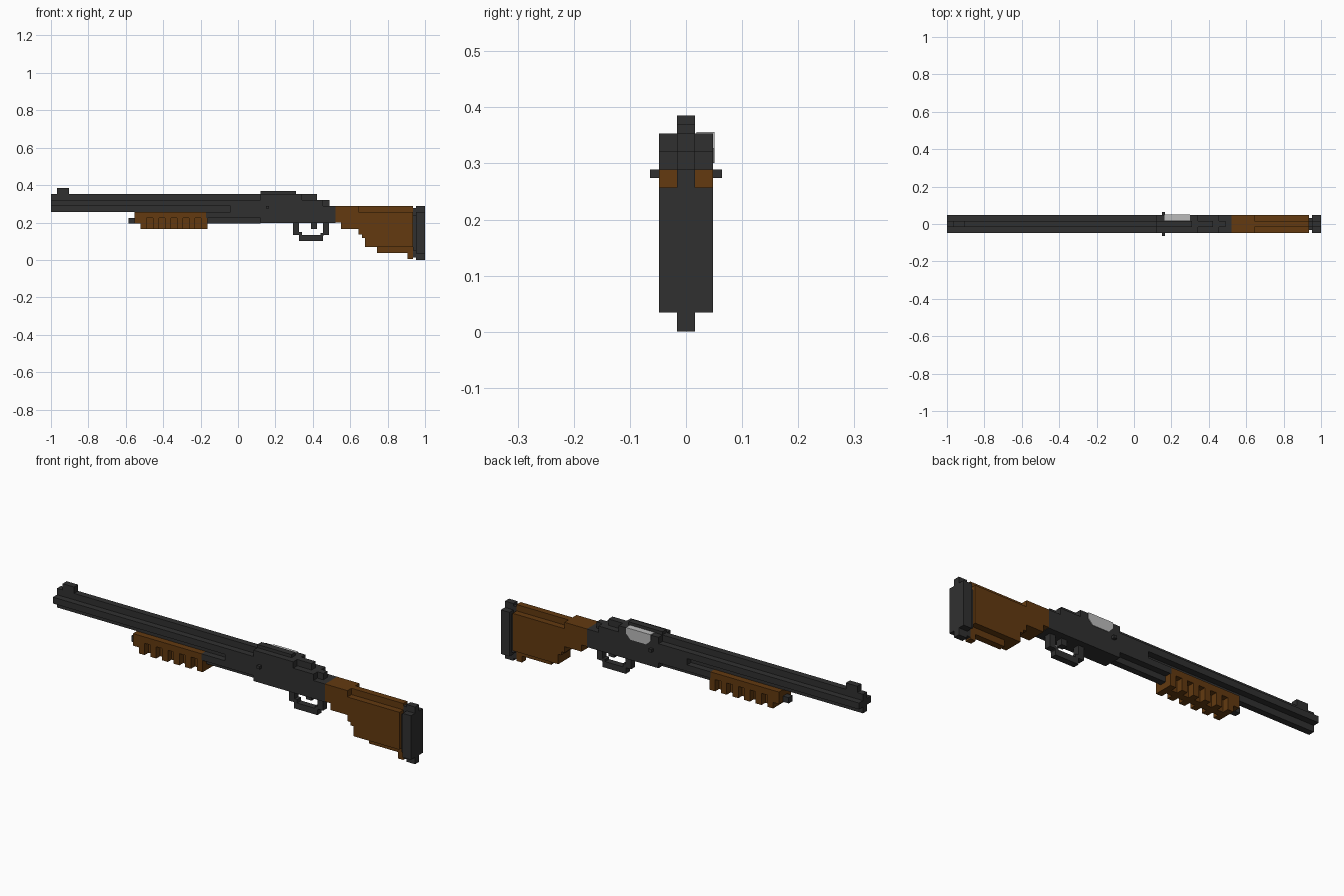
import bpy, bmesh
from mathutils import Matrix, Vector

if "Cube" in bpy.data.objects:
    bpy.data.objects.remove(bpy.data.objects["Cube"], do_unlink=True)

U = 0.0321          # block size of the stepped style
C = U / 2           # half width of the centre column
W = U * 1.5         # half width of the full body


def material(name, rgb):
    m = bpy.data.materials.new(name)
    m.use_nodes = True
    m.diffuse_color = (*rgb, 1)
    b = m.node_tree.nodes["Principled BSDF"]
    b.inputs["Base Color"].default_value = (*rgb, 1)
    b.inputs["Roughness"].default_value = 0.7
    return m


STEEL = material("dark steel", (0.03, 0.03, 0.03))
WOOD = material("brown wood", (0.125, 0.042, 0.005))
SILVER = material("light silver", (0.5, 0.5, 0.5))


def finish(bm, name, mat):
    bmesh.ops.recalc_face_normals(bm, faces=bm.faces)
    me = bpy.data.meshes.new(name)
    bm.to_mesh(me)
    bm.free()
    me.materials.append(mat)
    ob = bpy.data.objects.new(name, me)
    bpy.context.collection.objects.link(ob)
    return ob


def boxes(name, mat, items):
    """Join blocks given as (x0, x1, z0, z1, half width)."""
    bm = bmesh.new()
    for x0, x1, z0, z1, h in items:
        mtx = Matrix.Translation(((x0 + x1) / 2, 0, (z0 + z1) / 2)) @ Matrix.Diagonal((x1 - x0, 2 * h, z1 - z0, 1))
        bmesh.ops.create_cube(bm, size=1, matrix=mtx)
    return finish(bm, name, mat)


def prism(name, mat, pts, y0, y1):
    """Extrude a side outline of (x, z) points across y."""
    bm = bmesh.new()
    f = bm.faces.new([bm.verts.new((x, y0, z)) for x, z in pts])
    r = bmesh.ops.extrude_face_region(bm, geom=[f])
    vs = [v for v in r["geom"] if isinstance(v, bmesh.types.BMVert)]
    bmesh.ops.translate(bm, verts=vs, vec=Vector((0, y1 - y0, 0)))
    return finish(bm, name, mat)


# Barrel with a plus-shaped section, and its sight
boxes("barrel", STEEL, [
    (-1, 0.12, 8 * U, 11 * U, C),
    (-1, 0.12, 9 * U, 10 * U, W),
    (-0.04, 0.12, 8 * U, 9 * U, W)])
boxes("front_sight", STEEL, [(-0.968, -0.904, 11 * U, 12 * U, C)])

# Tube under the barrel
boxes("magazine_tube", STEEL, [
    (-0.585, 0.12, 6.1 * U, 7 * U, C),
    (-0.17, 0.12, 7 * U, 8 * U, W)])

# Ribbed sliding grip: upper slab, centre spine and outer ribs
pitch = 0.0647
ribs = [(-0.52 + i * pitch, -0.52 + i * pitch + U, 5.15 * U, 7 * U, W) for i in range(6)]
boxes("sliding_grip", WOOD, [
    (-0.553, -0.17, 7 * U, 8 * U, W),
    (-0.553, -0.52, 6.1 * U, 7 * U, W),
    (-0.52, -0.17, 5.15 * U, 7 * U, C + 0.001)] + ribs)

# Receiver stepping down towards the stock
boxes("receiver", STEEL, [
    (0.12, 0.52, 6.15 * U, 9 * U, W),
    (0.12, 0.455, 9 * U, 10 * U, W),
    (0.455, 0.488, 9 * U, 10 * U, C),
    (0.12, 0.342, 10 * U, 11 * U, W),
    (0.342, 0.422, 10 * U, 11 * U, C),
    (0.12, 0.31, 11 * U, 11.5 * U, C)])
boxes("cross_pin", STEEL, [(0.149, 0.166, 8.53 * U, 9 * U, 0.064)])

# Ejection port wrapped over the upper left edge
top = 11 * U
prism("port_side", SILVER,
      [(0.162, top + 0.003), (0.162, 0.327), (0.185, 0.301), (0.275, 0.301),
       (0.3, 0.327), (0.3, top + 0.003)], W - 0.003, W + 0.003)
boxes("port_top", SILVER, [(0.162, 0.3, top - 0.003, top + 0.003, 0.015)]).location.y = 0.034

# Trigger and guard
boxes("trigger_guard", STEEL, [
    (0.295, 0.327, 0.133, 0.2, C),
    (0.327, 0.342, 0.128, 0.15, C),
    (0.325, 0.455, 0.102, 0.133, C),
    (0.455, 0.487, 0.133, 0.2, C),
    (0.44, 0.457, 0.128, 0.145, C)])
boxes("trigger", STEEL, [(0.39, 0.422, 0.166, 0.2, C)])

# Stock: full-width body with a raised centre ridge above and below
prism("stock_body", WOOD,
      [(0.52, 9 * U), (0.52, 0.2), (0.55, 0.2), (0.55, 0.166), (0.645, 0.166),
       (0.645, 0.135), (0.662, 0.135), (0.662, 0.118), (0.68, 0.118),
       (0.68, 0.068), (0.935, 0.068), (0.935, 8 * U), (0.645, 8 * U), (0.645, 9 * U)], -W, W)
boxes("stock_ridges", WOOD, [
    (0.645, 0.935, 8 * U, 9 * U, C),
    (0.742, 0.935, 0.036, 0.068, C),
    (0.905, 0.935, 0.004, 0.036, C)])

# Butt pad on a narrower spacer
boxes("butt_pad", STEEL, [
    (0.935, 0.953, 0.012, 0.277, C),
    (0.935, 0.953, 0.05, 0.24, 0.032),
    (0.953, 1, 0.0, 9 * U, C),
    (0.953, 1, 0.034, 8 * U, W)])
